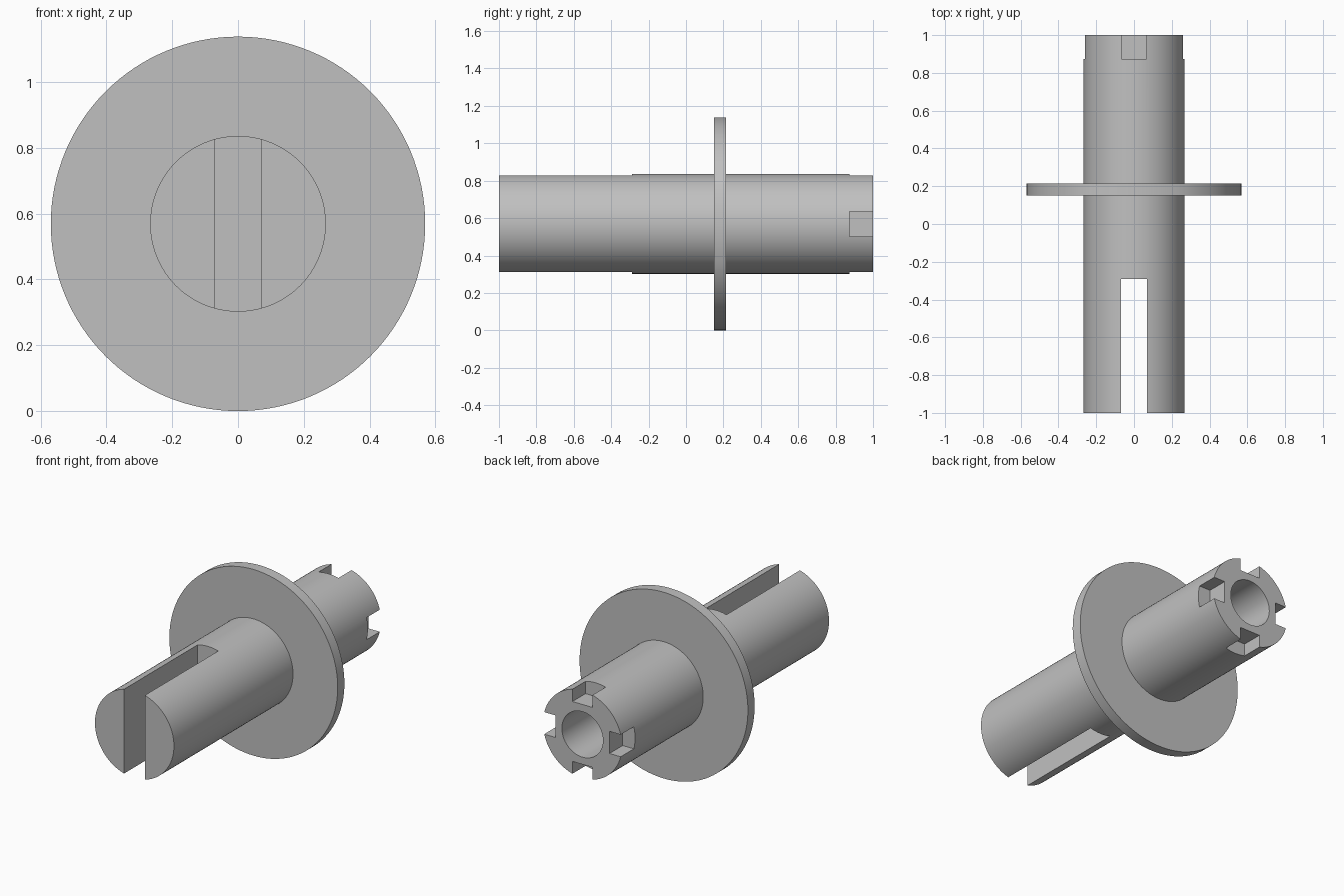
import bpy, bmesh, math
from mathutils import Matrix, Vector

cube = bpy.data.objects.get("Cube")
if cube:
    bpy.data.objects.remove(cube, do_unlink=True)

AXIS_Z = 0.569      # height of the shaft axis
SHAFT_R = 0.267
BORE_R = 0.139
SLOT_W = 0.14
NOTCH_W = 0.135
NOTCH_FLOOR = 0.183

grey = bpy.data.materials.new("plain_grey")
grey.use_nodes = True
colour = (0.53, 0.53, 0.53, 1)
grey.diffuse_color = colour
grey.node_tree.nodes["Principled BSDF"].inputs["Base Color"].default_value = colour


def make_object(name, bm):
    bmesh.ops.recalc_face_normals(bm, faces=bm.faces)
    mesh = bpy.data.meshes.new(name)
    bm.to_mesh(mesh)
    bm.free()
    mesh.materials.append(grey)
    obj = bpy.data.objects.new(name, mesh)
    bpy.context.collection.objects.link(obj)
    return obj


def lathe(name, profile, steps=128):
    """Spin (radius, y) points around the shaft axis."""
    bm = bmesh.new()
    verts = [bm.verts.new((r, y, AXIS_Z)) for r, y in profile]
    edges = [bm.edges.new(pair) for pair in zip(verts, verts[1:])]
    bmesh.ops.spin(bm, geom=verts + edges, cent=(0, 0, AXIS_Z), axis=(0, 1, 0),
                   angle=math.tau, steps=steps, use_duplicate=False)
    bmesh.ops.remove_doubles(bm, verts=bm.verts, dist=0.0001)
    return make_object(name, bm)


def add_box(bm, low, high, turn=0):
    """Box given relative to the shaft axis, turned about it."""
    low, high = Vector(low), Vector(high)
    place = (Matrix.Translation((0, 0, AXIS_Z)) @ Matrix.Rotation(turn, 4, 'Y')
             @ Matrix.Translation((low + high) / 2)
             @ Matrix.Diagonal((*(high - low), 1)))
    bmesh.ops.create_cube(bm, size=1, matrix=place)


# Flanged shaft with a blind bore in the back end
shaft = lathe("flanged_shaft", [
    (0, -1), (SHAFT_R, -1), (SHAFT_R, 0.15), (AXIS_Z, 0.15), (AXIS_Z, 0.215),
    (SHAFT_R, 0.215), (SHAFT_R, 1), (BORE_R, 1), (BORE_R, 0), (0, 0)])

# Cutters: long front slot and four notches around the back rim
bm = bmesh.new()
add_box(bm, (-SLOT_W / 2, -1.1, -0.4), (SLOT_W / 2, -0.29, 0.4))
for i in range(4):
    add_box(bm, (-NOTCH_W / 2, 0.873, NOTCH_FLOOR), (NOTCH_W / 2, 1.1, 0.4),
            i * math.pi / 2)
cutter = make_object("slot_cutter", bm)
cutter.hide_render = True

cut = shaft.modifiers.new("slots", 'BOOLEAN')
cut.operation = 'DIFFERENCE'
cut.solver = 'EXACT'
cut.object = cutter

bpy.ops.object.select_all(action='DESELECT')
shaft.select_set(True)
bpy.context.view_layer.objects.active = shaft
bpy.ops.object.modifier_apply(modifier=cut.name)
bpy.data.objects.remove(cutter, do_unlink=True)
bpy.ops.object.shade_smooth_by_angle(angle=math.radians(30))
